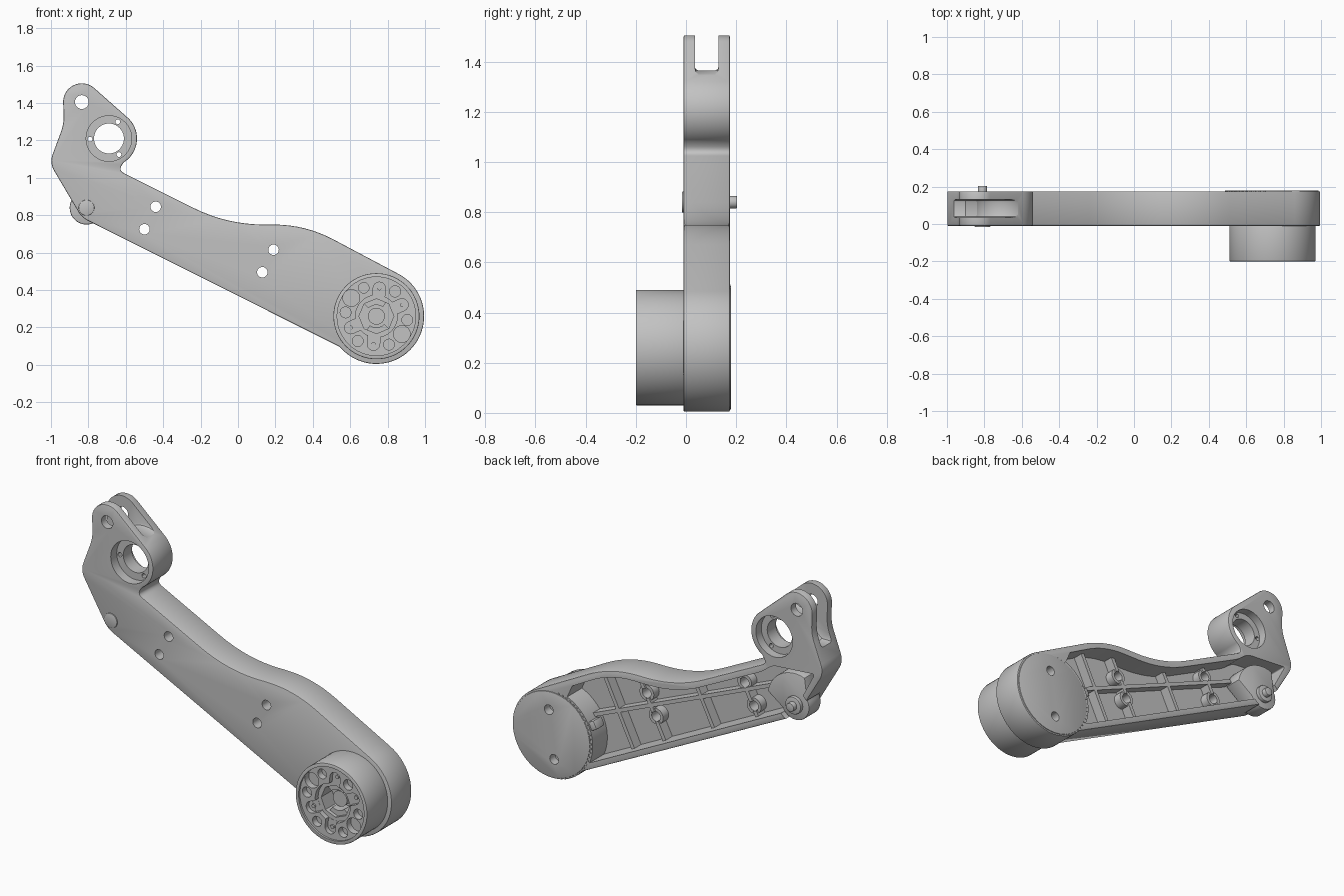
import bpy, bmesh
from math import radians, sin, cos
from mathutils import Vector

if "Cube" in bpy.data.objects:
    bpy.data.objects.remove(bpy.data.objects["Cube"], do_unlink=True)

COLOUR = (0.54, 0.54, 0.54, 1)
grey = bpy.data.materials.new("machined grey")
grey.use_nodes = True
grey.diffuse_color = COLOUR
grey.node_tree.nodes["Principled BSDF"].inputs["Base Color"].default_value = COLOUR


def arc(c, r, a0, a1, n=24):
    return [(c[0] + r * cos(radians(a0 + (a1 - a0) * i / n)),
             c[1] + r * sin(radians(a0 + (a1 - a0) * i / n))) for i in range(n + 1)]


def polar(c, r, angle):
    return arc(c, r, angle, angle, 1)[0]


def rounded(points, n=8):
    """Round every point given as (x, z, cut) into a curve starting 'cut' away from it."""
    out = []
    for i, p in enumerate(points):
        if len(p) == 2:
            out.append(p)
            continue
        mid = Vector(p[:2])
        before = Vector(points[i - 1][:2])
        after = Vector(points[(i + 1) % len(points)][:2])
        a = mid + (before - mid).normalized() * p[2]
        b = mid + (after - mid).normalized() * p[2]
        for k in range(n + 1):
            t = k / n
            out.append(tuple(a * (1 - t) ** 2 + mid * 2 * t * (1 - t) + b * t * t))
    return out


def prism(name, points, y0, y1, bevel=0):
    """Extrude an outline in x, z along y."""
    bm = bmesh.new()
    face = bm.faces.new([bm.verts.new((x, y0, z)) for x, z in points])
    side = bmesh.ops.extrude_face_region(bm, geom=[face])["geom"]
    bmesh.ops.translate(bm, vec=(0, y1 - y0, 0),
                        verts=[v for v in side if isinstance(v, bmesh.types.BMVert)])
    bmesh.ops.recalc_face_normals(bm, faces=bm.faces)
    mesh = bpy.data.meshes.new(name)
    bm.to_mesh(mesh)
    bm.free()
    mesh.materials.append(grey)
    obj = bpy.data.objects.new(name, mesh)
    bpy.context.collection.objects.link(obj)
    if bevel:
        mod = obj.modifiers.new("bevel", "BEVEL")
        mod.width, mod.segments, mod.limit_method = bevel, 2, "ANGLE"
        mod.angle_limit = radians(60)
        apply(obj, mod)
    return obj


def cylinder(name, c, r, y0, y1, bevel=0, n=32):
    return prism(name, arc(c, r, 0, 360, n)[:-1], y0, y1, bevel)


def apply(obj, mod):
    bpy.context.view_layer.objects.active = obj
    bpy.ops.object.modifier_apply(modifier=mod.name)


def combine(obj, other, operation="DIFFERENCE"):
    mod = obj.modifiers.new("boolean", "BOOLEAN")
    mod.operation, mod.solver, mod.object = operation, "EXACT", other
    apply(obj, mod)
    bpy.data.objects.remove(other, do_unlink=True)


def drill(obj, c, r, y0, y1, n=24):
    combine(obj, cylinder("cutter", c, r, y0, y1, n=n))


def bar(a, b, width):
    a, b = Vector(a), Vector(b)
    side = (b - a).normalized().orthogonal() * width / 2
    return [tuple(p) for p in (a + side, b + side, b - side, a - side)]


FRONT, FLOOR, BACK = -0.01, 0.04, 0.175
drive, hub, fork, pivot = (0.74, 0.26), (-0.69, 1.21), (-0.835, 1.405), (-0.81, 0.84)
bolts = [(-0.44, 0.845), (-0.5, 0.725), (0.19, 0.615), (0.13, 0.495)]

# Arm body
outline = rounded(arc(drive, 0.255, -140, 62, 40)
                  + [(0.36, 0.75, 0.17), (-0.06, 0.75, 0.2), (-0.64, 1.04, 0.035)]
                  + arc(hub, 0.15, -58, 48) + arc(fork, 0.1, 48, 185)
                  + [(-0.93, 1.29, 0.05), (-1.008, 1.08, 0.05), (-0.835, 0.787, 0.04)])
arm = prism("arm_body", outline, FRONT, BACK, 0.006)

# Hollow back with ribs and bolt bosses
pocket = rounded([(-0.8, 0.81)] + arc(drive, 0.262, 203, 112)
                 + [(0.61, 0.575), (0.36, 0.71, 0.14), (-0.06, 0.712, 0.18),
                    (-0.61, 0.985, 0.03), (-0.68, 1.04, 0.03), (-0.95, 1.06, 0.02),
                    (-0.83, 0.83)])
combine(arm, prism("cutter", pocket, FLOOR, 0.3))
ribs = [((-0.62, 0.88), (0.53, 0.4)), ((0.062, 0.359), (0.247, 0.73)),
        ((-0.534, 0.657), (-0.408, 0.909)), ((-0.252, 0.516), (-0.126, 0.768)),
        ((0.264, 0.258), (0.467, 0.675))]
for a, b in ribs:
    combine(arm, prism("rib", bar(a, b, 0.022), 0.03, 0.1), "UNION")
for c in bolts:
    combine(arm, cylinder("boss", c, 0.046, 0.03, 0.09), "UNION")
for c in bolts:
    drill(arm, c, 0.028, -0.1, 0.3)

# Bearing hub with a lip between two counterbores
drill(arm, hub, 0.122, -0.1, 0.045, 40)
drill(arm, hub, 0.118, 0.125, 0.3, 40)

# Fork slot and its cross hole
slot = arc(hub, 0.155, 165, 54) + [(-0.5, 1.335), (-0.5, 1.6), (-1.1, 1.6), (-1.1, 1.2), (-0.9, 1.2)]
combine(arm, prism("cutter", slot, 0.035, 0.13, 0.015))
drill(arm, fork, 0.037, -0.1, 0.3)
drill(arm, hub, 0.08, -0.1, 0.3, 40)
for angle in (62, 182, 302):
    drill(arm, polar(hub, 0.101, angle), 0.013, -0.1, 0.3, 12)

# Pivot lever with its pin
drill(arm, pivot, 0.1, 0.045, 0.3)
lever = arc(pivot, 0.09, 150, 335) + arc(pivot, 0.18, 10, 110)
prism("pivot_lever", lever, 0.045, 0.155, 0.006)
cylinder("pivot_cap", pivot, 0.042, -0.016, 0.05, 0.003)
cylinder("pivot_boss", pivot, 0.05, 0.15, 0.175, 0.004)
cylinder("pivot_pin", pivot, 0.025, 0.15, 0.204, 0.004)

# Drive housing: rimmed face, round recesses and a lobed opening
housing = cylinder("drive_housing", drive, 0.23, -0.2, 0.03, 0.004, 64)
drill(housing, drive, 0.21, -0.3, -0.188, 64)
for angle, r in [(144, 0.045), (114, 0.028), (53, 0.03), (-7, 0.029), (-66, 0.029),
                 (-127, 0.029), (173, 0.029), (-35, 0.045)]:
    drill(housing, polar(drive, 0.166, angle), r, -0.3, -0.15)
drill(housing, drive, 0.112, -0.3, -0.16, 40)
for angle in (84, 24, 264, 204):
    tip = polar(drive, 0.15, angle)
    combine(housing, prism("cutter", bar(drive, tip, 0.066), -0.3, -0.161))
    drill(housing, tip, 0.033, -0.3, -0.162)
    cylinder("drive_screw", tip, 0.011, -0.17, -0.152, n=12)
drill(housing, drive, 0.093, -0.3, -0.06, 8)
for a in (55, 235):
    prism("drive_jaw", arc(drive, 0.092, a, a + 80, 12) + arc(drive, 0.06, a + 80, a, 12), -0.14, -0.05)
cylinder("drive_shaft", drive, 0.045, -0.12, -0.05)

# Rear cover with two holes and a fluted edge
cover = cylinder("rear_cover", drive, 0.246, 0.1, 0.18, 0.004, 64)
for angle in (83, 263):
    hole = polar(drive, 0.141, angle)
    drill(cover, hole, 0.028, 0.13, 0.3)
    drill(arm, hole, 0.028, 0.13, 0.3)
for a in range(100, 260, 6):
    prism("cover_flute", bar(polar(drive, 0.24, a), polar(drive, 0.254, a), 0.01), 0.15, 0.178)
prism("cover_latch", bar((0.47, 0.38), (0.53, 0.35), 0.05), 0.09, 0.165, 0.005)

# Soft shading with crisp edges
bpy.ops.object.select_all(action="DESELECT")
for obj in bpy.context.collection.objects:
    if obj.type == "MESH" and grey.name in obj.data.materials:
        obj.select_set(True)
        bpy.context.view_layer.objects.active = obj
bpy.ops.object.shade_smooth_by_angle(angle=radians(30))
